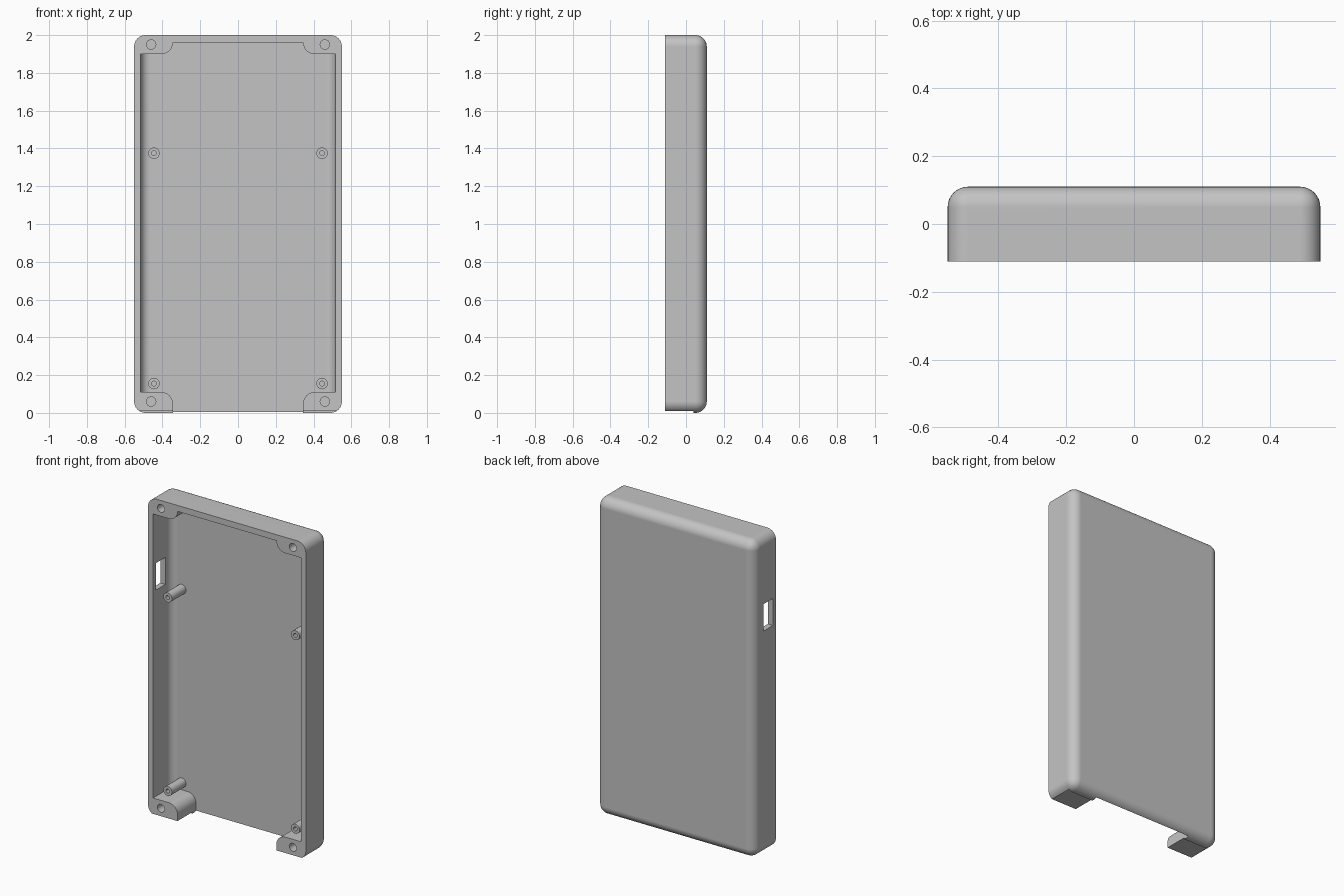
import bpy, bmesh, math
from mathutils import Vector

if "Cube" in bpy.data.objects:
    bpy.data.objects.remove(bpy.data.objects["Cube"], do_unlink=True)

GREY = (0.55, 0.55, 0.55, 1)
mat = bpy.data.materials.new("light_grey_plastic")
mat.use_nodes = True
mat.diffuse_color = GREY
mat.node_tree.nodes["Principled BSDF"].inputs["Base Color"].default_value = GREY

FRONT, BACK, FLOOR = -0.11, 0.11, 0.075
HALF_W, INNER_W, BLOCK_X = 0.55, 0.515, 0.345


def make(name, bm):
    bmesh.ops.recalc_face_normals(bm, faces=bm.faces)
    mesh = bpy.data.meshes.new(name)
    bm.to_mesh(mesh)
    bm.free()
    mesh.materials.append(mat)
    ob = bpy.data.objects.new(name, mesh)
    bpy.context.collection.objects.link(ob)
    return ob


def prism(outline, y0, y1):
    """Extrude an (x, z) outline from y0 to y1."""
    bm = bmesh.new()
    face = bm.faces.new([bm.verts.new((x, y0, z)) for x, z in outline])
    ext = bmesh.ops.extrude_face_region(bm, geom=[face])["geom"]
    moved = [g for g in ext if isinstance(g, bmesh.types.BMVert)]
    bmesh.ops.translate(bm, verts=moved, vec=(0, y1 - y0, 0))
    return bm


def rect(x0, x1, z0, z1):
    return [(x0, z0), (x1, z0), (x1, z1), (x0, z1)]


def arc(cx, cz, r, a0, a1, n):
    angles = [math.radians(a0 + (a1 - a0) * i / n) for i in range(n + 1)]
    return [(cx + r * math.cos(a), cz + r * math.sin(a)) for a in angles]


def circle(cx, cz, r, n=24):
    return arc(cx, cz, r, 0, 360, n)[:-1]


def bevel(bm, test, radius):
    edges = [e for e in bm.edges if test(*(v.co for v in e.verts))]
    bmesh.ops.bevel(bm, geom=edges, offset=radius, offset_type='OFFSET',
                    segments=8, profile=0.5, affect='EDGES')


def apply_modifier(ob, mod):
    bpy.ops.object.select_all(action='DESELECT')
    bpy.context.view_layer.objects.active = ob
    ob.select_set(True)
    bpy.ops.object.modifier_apply(modifier=mod.name)


def cut(ob, bm):
    cutter = make("cutter", bm)
    cutter.hide_render = True
    mod = ob.modifiers.new("cut", 'BOOLEAN')
    mod.operation, mod.solver, mod.object = 'DIFFERENCE', 'EXACT', cutter
    apply_modifier(ob, mod)
    bpy.data.objects.remove(cutter, do_unlink=True)


def smooth(ob):
    bpy.ops.object.select_all(action='DESELECT')
    bpy.context.view_layer.objects.active = ob
    ob.select_set(True)
    bpy.ops.object.shade_smooth_by_angle(angle=math.radians(30))
    mod = ob.modifiers.new("flat_panels", 'WEIGHTED_NORMAL')
    mod.keep_sharp = True


# Outer shell, rounded at the corners and around the back
bm = prism(rect(-HALF_W, HALF_W, 0, 2), FRONT, BACK)
bevel(bm, lambda a, b: max(a.y, b.y) > 0 and (a.y != b.y or min(a.y, b.y) > 0), 0.06)
shell = make("case_shell", bm)

# Cavity outline, leaving rounded screw blocks in the corners
R = 0.06
top = arc(BLOCK_X + R, 1.90 + R, R, 270, 180, 8)
bottom = arc(BLOCK_X + R, 0.11 - R, R, 180, 90, 8)
half = [(BLOCK_X, -0.1)] + bottom + [(INNER_W, 0.11), (INNER_W, 1.90)] + top
half[-1] = (BLOCK_X, 1.962)
outline = half + [(-x, z) for x, z in reversed(half)]
bm = prism(outline, FRONT - 0.1, FLOOR)
bevel(bm, lambda a, b: min(a.y, b.y) > 0
      and min(abs(a.x), abs(b.x)) > INNER_W - 0.001 and a.x * b.x > 0, 0.05)
cut(shell, bm)

# Slightly recessed underside of the bottom blocks
cut(shell, prism(rect(-1, 1, -0.1, 0.01), FRONT - 0.1, 0.04))

# Port opening in the right wall
cut(shell, prism(rect(-0.7, -0.48, 1.41, 1.58), -0.08, 0.012))

# Screw holes in the four corner blocks
for x in (-0.46, 0.46):
    for z in (0.06, 1.95):
        cut(shell, prism(circle(x, z, 0.025), FRONT - 0.1, 0.03))
smooth(shell)

# Hollow mounting posts on the inside of the back
for side, x in (("right", -0.445), ("left", 0.445)):
    for level, z in (("lower", 0.155), ("upper", 1.375)):
        post = make(f"{level}_{side}_post",
                    prism(circle(x, z, 0.03), -0.065, FLOOR + 0.01))
        cut(post, prism(circle(x, z, 0.013, 12), -0.2, 0.05))
        smooth(post)
